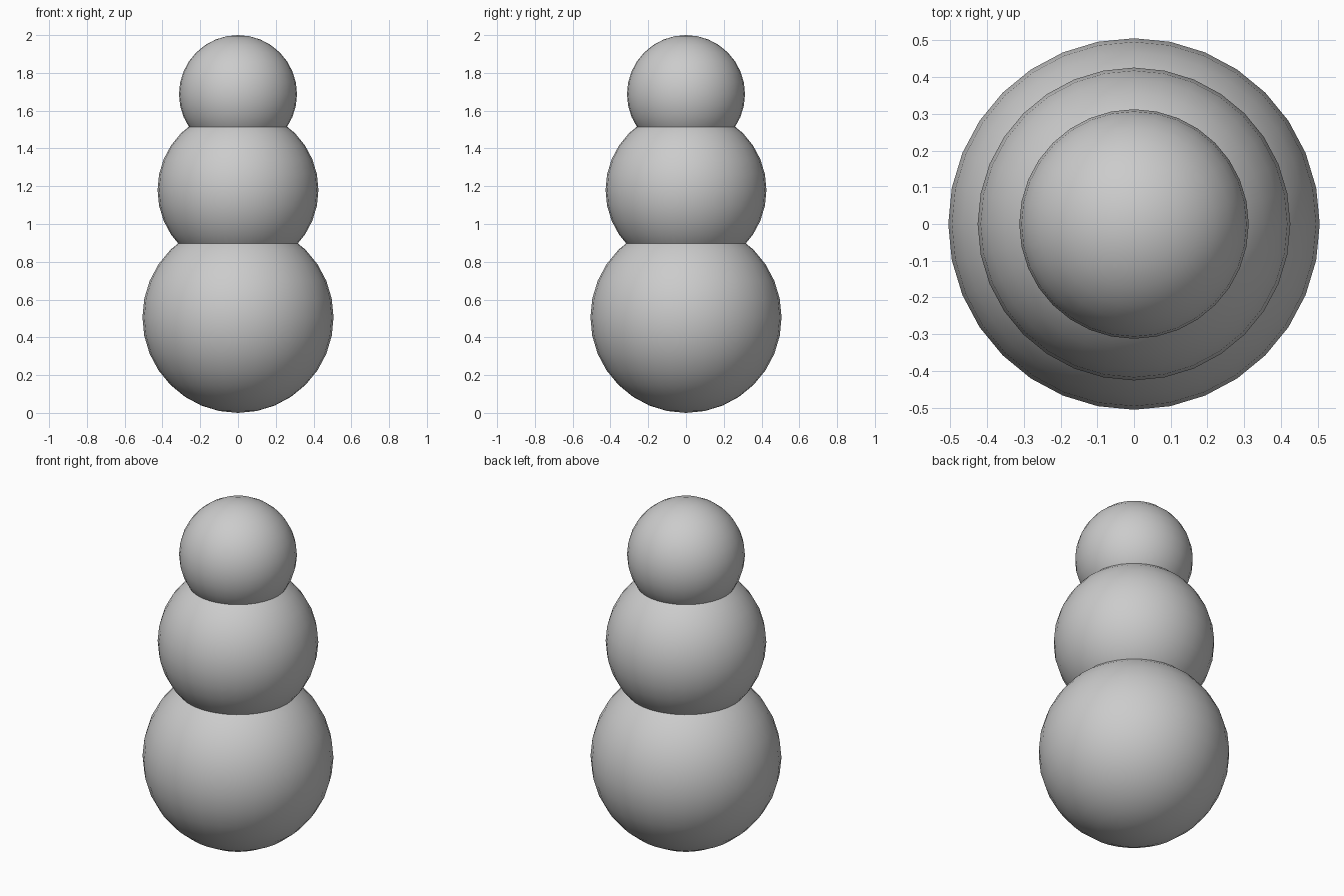
import bpy

# Remove the default object
cube = bpy.data.objects.get("Cube")
if cube:
    bpy.data.objects.remove(cube, do_unlink=True)

# Single plain colour
grey = bpy.data.materials.new("light_grey")
grey.use_nodes = True
colour = (0.6, 0.6, 0.6, 1.0)
grey.diffuse_color = colour
grey.node_tree.nodes["Principled BSDF"].inputs["Base Color"].default_value = colour


def ball(name, radius, height):
    """Smooth sphere centred on the vertical axis."""
    bpy.ops.mesh.primitive_uv_sphere_add(
        segments=32, ring_count=16, radius=radius, location=(0, 0, height))
    obj = bpy.context.object
    obj.name = name
    obj.data.name = name
    obj.data.materials.append(grey)
    bpy.ops.object.shade_smooth()


# Three overlapping balls, stacked from large to small
ball("lower_body", 0.506, 0.506)
ball("upper_body", 0.426, 1.18)
ball("head", 0.3125, 1.6875)
